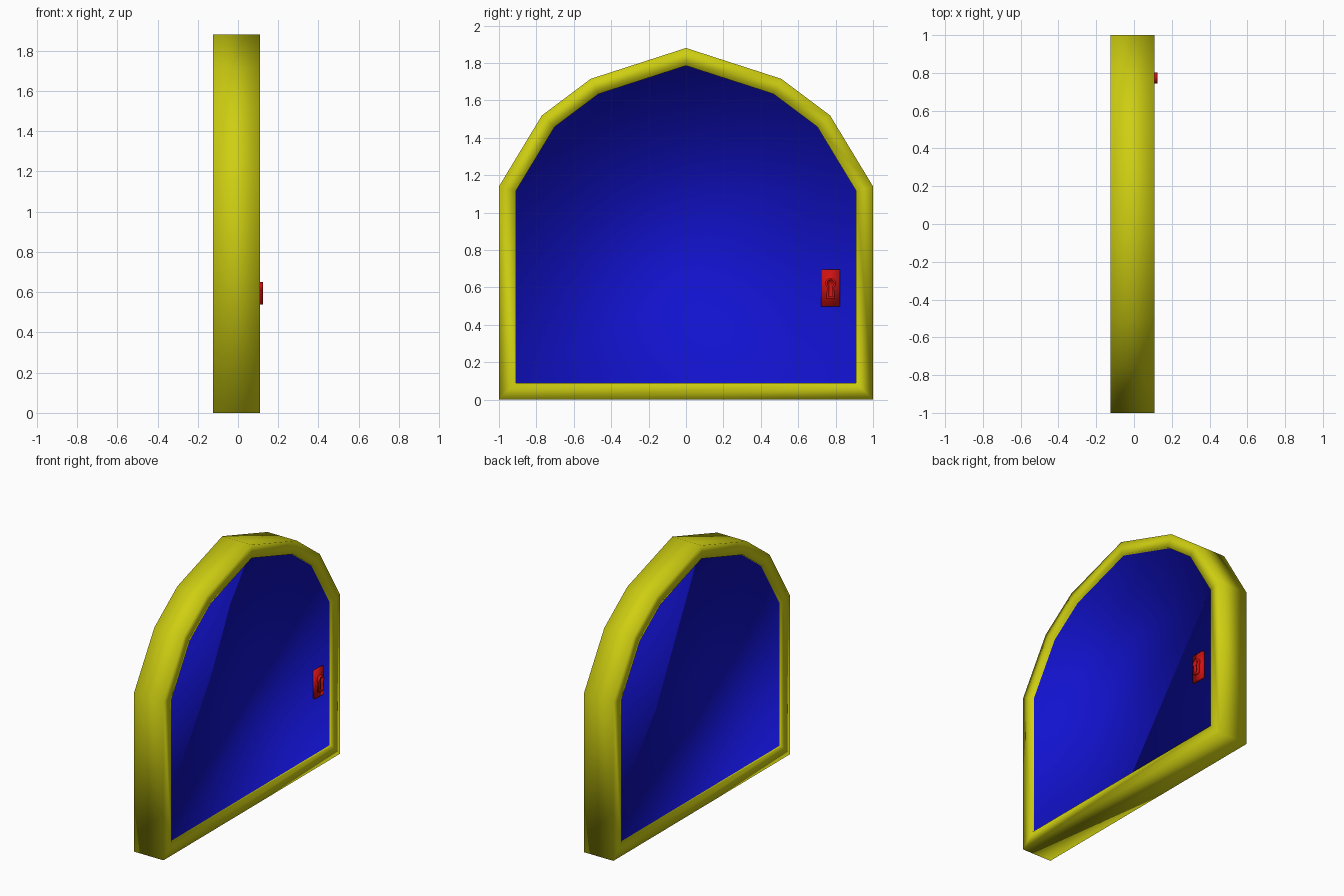
import bpy
import bmesh
import math

default = bpy.data.objects.get("Cube")
if default:
    bpy.data.objects.remove(default, do_unlink=True)


def make_material(name, rgb):
    mat = bpy.data.materials.new(name)
    mat.use_nodes = True
    color = (*rgb, 1.0)
    mat.diffuse_color = color
    mat.node_tree.nodes["Principled BSDF"].inputs["Base Color"].default_value = color
    return mat


yellow = make_material("yellow", (0.62, 0.62, 0.006))
blue = make_material("blue", (0.006, 0.006, 0.62))
red = make_material("red", (0.62, 0.006, 0.006))


def build_slab(name, outline, x_back, x_front, materials, rim=0, recess=0, sides=()):
    """Extrude a (y, z) outline along x; sink a panel on each listed side (+1 / -1)."""
    bm = bmesh.new()
    base = bm.faces.new([bm.verts.new((x_back, y, z)) for y, z in outline])
    ext = bmesh.ops.extrude_face_region(bm, geom=[base])
    moved = [v for v in ext["geom"] if isinstance(v, bmesh.types.BMVert)]
    bmesh.ops.translate(bm, verts=moved, vec=(x_front - x_back, 0, 0))
    bmesh.ops.recalc_face_normals(bm, faces=bm.faces)
    for side in sides:
        panel = next(f for f in bm.faces if f.normal.x * side > 0.9 and len(f.verts) == len(outline))
        bmesh.ops.inset_individual(bm, faces=[panel], thickness=rim, use_even_offset=True)
        # Straight step down from the rim to the panel
        step = bmesh.ops.extrude_discrete_faces(bm, faces=[panel])["faces"][0]
        bmesh.ops.translate(bm, verts=step.verts, vec=(-side * recess, 0, 0))
        step.material_index = len(materials) - 1
    for face in bm.faces:
        face.smooth = True
    mesh = bpy.data.meshes.new(name)
    bm.to_mesh(mesh)
    bm.free()
    for mat in materials:
        mesh.materials.append(mat)
    obj = bpy.data.objects.new(name, mesh)
    bpy.context.collection.objects.link(obj)
    return obj


# Arched door: yellow frame with a sunken blue panel on both faces
half = [(1.0, 0.0), (1.0, 1.14), (0.77, 1.52), (0.51, 1.715)]
arch = half + [(0.0, 1.88)] + [(-y, z) for y, z in reversed(half)]
build_slab("arched_door", arch, -0.124, 0.109, [yellow, blue],
           rim=0.09, recess=0.02, sides=(1, -1))

# Lock plate on the panel
plate = [(0.722, 0.498), (0.824, 0.498), (0.824, 0.696), (0.722, 0.696)]
build_slab("lock_plate", plate, 0.08, 0.107, [red])

# Raised keyhole surround: round head over a flared stem
cy, cz, radius = 0.773, 0.622, 0.029
head = [(cy + radius * math.cos(a), cz + radius * math.sin(a))
        for a in (math.radians(-50 + 280 * i / 14) for i in range(15))]
keyhole = head + [(cy - 0.024, 0.54), (cy + 0.024, 0.54)]
build_slab("keyhole_surround", keyhole, 0.1, 0.124, [red],
           rim=0.011, recess=0.014, sides=(1,))
